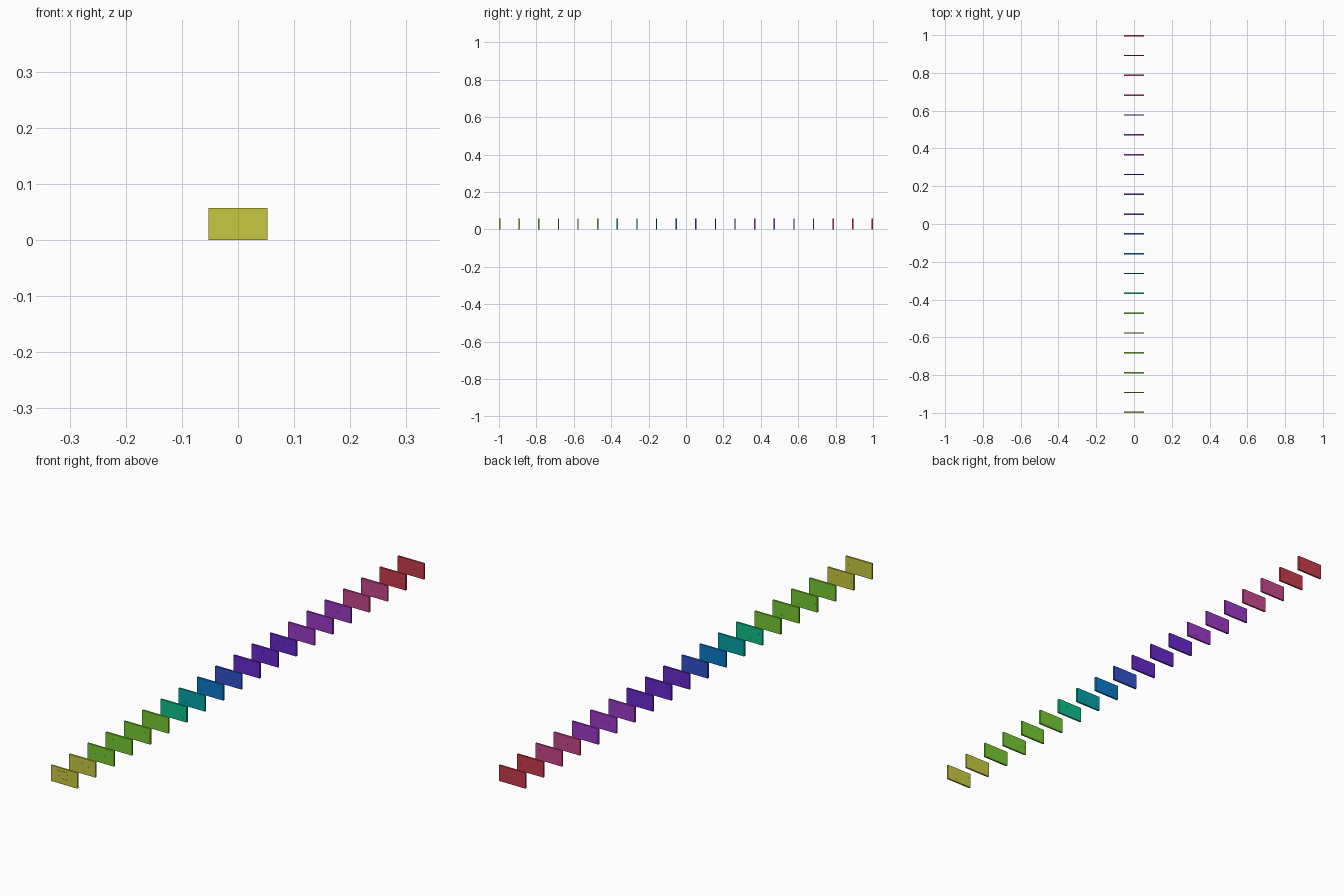
import bpy, bmesh, random
from mathutils import Matrix

if "Cube" in bpy.data.objects:
    bpy.data.objects.remove(bpy.data.objects["Cube"])

random.seed(4)
W, H, T = 0.106, 0.057, 0.007      # plate width, height, thickness
COUNT = 20
END = 1.0 - T / 2                  # y of the outermost plate centres


def linear(c):
    c /= 255
    return c / 12.92 if c <= 0.04045 else ((c + 0.055) / 1.055) ** 2.4


# colour bands from front to back: name, sRGB, number of plates
BANDS = [
    ("yellow", (200, 200, 65), 2),
    ("green", (118, 200, 50), 4),
    ("emerald", (14, 190, 138), 1),
    ("teal", (5, 162, 168), 1),
    ("blue", (8, 122, 200), 1),
    ("navy", (50, 82, 205), 1),
    ("indigo", (105, 40, 205), 3),
    ("purple", (158, 58, 200), 3),
    ("pink", (200, 70, 140), 2),
    ("red", (200, 60, 75), 2),
]


def box(bm, x, y, z, sx, sy, sz):
    m = Matrix.Translation((x, y, z)) @ Matrix.Diagonal((sx, sy, sz, 1))
    bmesh.ops.create_cube(bm, size=1, matrix=m)


def make(name, bm, mat):
    me = bpy.data.meshes.new(name)
    bm.to_mesh(me)
    bm.free()
    me.materials.append(mat)
    ob = bpy.data.objects.new(name, me)
    bpy.context.collection.objects.link(ob)
    return ob


def cut(ob, boxes, mat):
    """Cut shallow marks into a plate."""
    bm = bmesh.new()
    for b in boxes:
        box(bm, *b)
    cutter = make("mark_cutter", bm, mat)
    cutter.hide_render = True
    mod = ob.modifiers.new("marks", 'BOOLEAN')
    mod.operation, mod.object, mod.solver = 'DIFFERENCE', cutter, 'EXACT'
    mod.use_self = True
    bpy.context.view_layer.objects.active = ob
    bpy.ops.object.modifier_apply(modifier=mod.name)
    bpy.data.objects.remove(cutter)


i = 0
for name, rgb, n in BANDS:
    mat = bpy.data.materials.new(name)
    mat.diffuse_color = (*[linear(c) for c in rgb], 1)
    mat.use_nodes = True
    mat.node_tree.nodes["Principled BSDF"].inputs["Base Color"].default_value = mat.diffuse_color
    for _ in range(n):
        y = -END + 2 * END * i / (COUNT - 1)
        bm = bmesh.new()
        box(bm, 0, y, H / 2, W, T, H)
        plate = make(f"{name}_plate_{i + 1}", bm, mat)
        # tiny pits scattered on both faces
        marks = []
        for side in (-1, 1):
            for k in range(5):
                px = -0.042 + 0.02 * k + random.uniform(-0.006, 0.006)
                pz = random.choice((0.012, 0.028, 0.038))
                marks.append((px, y + side * T / 2, pz, 0.0009, 0.002, 0.0009))
        if i == 0:
            # fine hairline grooves on the front plate
            f, g = y - T / 2, 0.0008
            marks += [(-0.010, f, 0.046, 0.038, 0.002, g),
                      (-0.0285, f, 0.0445, g, 0.002, 0.003),
                      (-0.010, f, 0.010, g, 0.002, 0.0205),
                      (0.004, f, 0.020, 0.0285, 0.002, g)]
        cut(plate, marks, mat)
        i += 1
